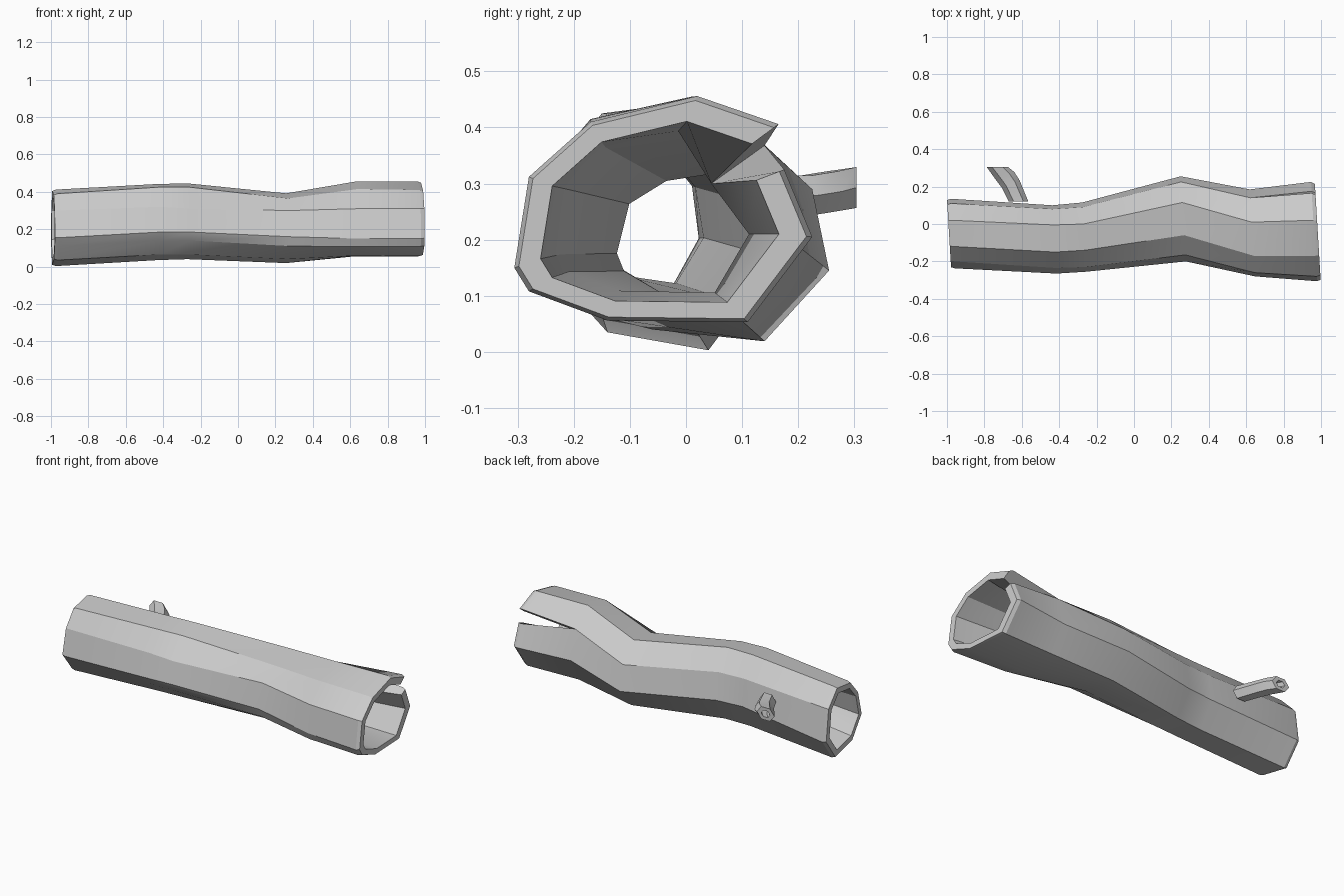
import bpy, bmesh, math
from mathutils import Vector

if "Cube" in bpy.data.objects:
    bpy.data.objects.remove(bpy.data.objects["Cube"])

SLANT = -0.06   # cuts lean slightly with y


def finish(bm, name):
    bmesh.ops.remove_doubles(bm, verts=bm.verts, dist=0.0005)
    bmesh.ops.recalc_face_normals(bm, faces=bm.faces)
    me = bpy.data.meshes.new(name)
    bm.to_mesh(me)
    bm.free()
    ob = bpy.data.objects.new(name, me)
    bpy.context.collection.objects.link(ob)
    bpy.ops.object.select_all(action='DESELECT')
    ob.select_set(True)
    bpy.context.view_layer.objects.active = ob
    bpy.ops.object.shade_smooth_by_angle(angle=math.radians(25))
    return ob


def skin(bm, rings):
    """Quads across consecutive open rings, returns the vertex grid."""
    grid = [[bm.verts.new(p) for p in r] for r in rings]
    for a, b in zip(grid, grid[1:]):
        for j in range(len(a) - 1):
            bm.faces.new((a[j], a[j + 1], b[j + 1], b[j]))
    return grid


def place(x, pts):
    return [Vector((x + SLANT * y, y, z)) for y, z in pts]


def scaled(pts, f):
    n = len(pts) - 1
    cy = sum(p[0] for p in pts[:n]) / n
    cz = sum(p[1] for p in pts[:n]) / n
    return [(cy + (y - cy) * f, cz + (z - cz) * f) for y, z in pts]


# Log cross-sections: x, inner scale, (y, z) profile starting at the seam
sections = [
    (-0.992, 0.80, [(.11, .32), (.135, .13), (.04, .003), (-.14, .035), (-.2, .11),
                    (-.237, .155), (-.2, .3), (-.12, .39), (.02, .412)]),
    (-0.43, 0.60, [(.08, .335), (.1, .18), (.02, .035), (-.15, .065), (-.235, .14),
                   (-.265, .185), (-.235, .32), (-.15, .425), (-.005, .442)]),
    (-0.27, 0.58, [(.09, .335), (.115, .18), (.03, .04), (-.14, .065), (-.23, .14),
                   (-.255, .185), (-.23, .31), (-.14, .425), (0, .445)]),
    (0.265, 0.63, [(.225, .29), (.255, .145), (.14, .019), (-.06, .04), (-.18, .11),
                   (-.2, .16), (-.165, .3), (-.06, .365), (.115, .392)]),
    (0.63, 0.72, [(.14, .368), (.185, .2), (.1, .055), (-.14, .06), (-.26, .107),
                  (-.28, .15), (-.26, .31), (-.17, .415), (.01, .455)]),
    (0.98, 0.80, [(.175, .325), (.225, .205), (.11, .053), (-.14, .056), (-.28, .108),
                  (-.306, .15), (-.28, .312), (-.17, .41), (.02, .456), (.165, .406)]),
]
for x, f, p in sections[:-1]:
    p.append(p[0])

# Outer skin with a small bevelled rim at both ends, then the inner skin
rings = []
last = len(sections) - 1
for i, (x, f, p) in enumerate(sections):
    if i == 0:
        rings += [place(x, scaled(p, .965)), place(x + .02, p)]
    elif i == last:
        rings += [place(x - .02, p), place(x, scaled(p, .965))]
    else:
        rings.append(place(x, p))
inner = []
for i, (x, f, p) in enumerate(sections):
    q = scaled(p, f)
    if i == 4:      # thick wall at the root of the split
        q[0] = q[-1] = (.045, .3)
    inner.append(place(x, q))

bm = bmesh.new()
g = skin(bm, rings + inner[::-1] + [rings[0]])

# Walls of the split at the right end
n_out = len(rings)
root, edge, rim = n_out - 3, n_out - 2, n_out - 1
for c in (0, -1):
    bm.faces.new((g[root][c], g[edge][c], g[rim][c], g[n_out][c], g[n_out + 1][c]))
finish(bm, "hollow_log")


# Hollow bent twig on the back
def hexagon(c, rx, rz, lean):
    pts = []
    for k in range(7):
        a = math.tau * (k % 6) / 6
        dx = rx * math.cos(a)
        pts.append(Vector((c[0] + dx, c[1] + dx * lean, c[2] + rz * math.sin(a))))
    return pts


path = [((-.617, .12, .275), .052, .043, 0.0),
        ((-.66, .215, .279), .048, .041, 0.4),
        ((-.69, .258, .286), .05, .041, 0.4),
        ((-.73, .304, .293), .057, .042, 0.0)]
outer = [hexagon(c, rx, rz, l) for c, rx, rz, l in path]
bore = [hexagon(c, rx * .5, rz * .5, l) for c, rx, rz, l in path]
bm = bmesh.new()
skin(bm, outer + bore[::-1] + [outer[0]])
finish(bm, "twig_stub")
